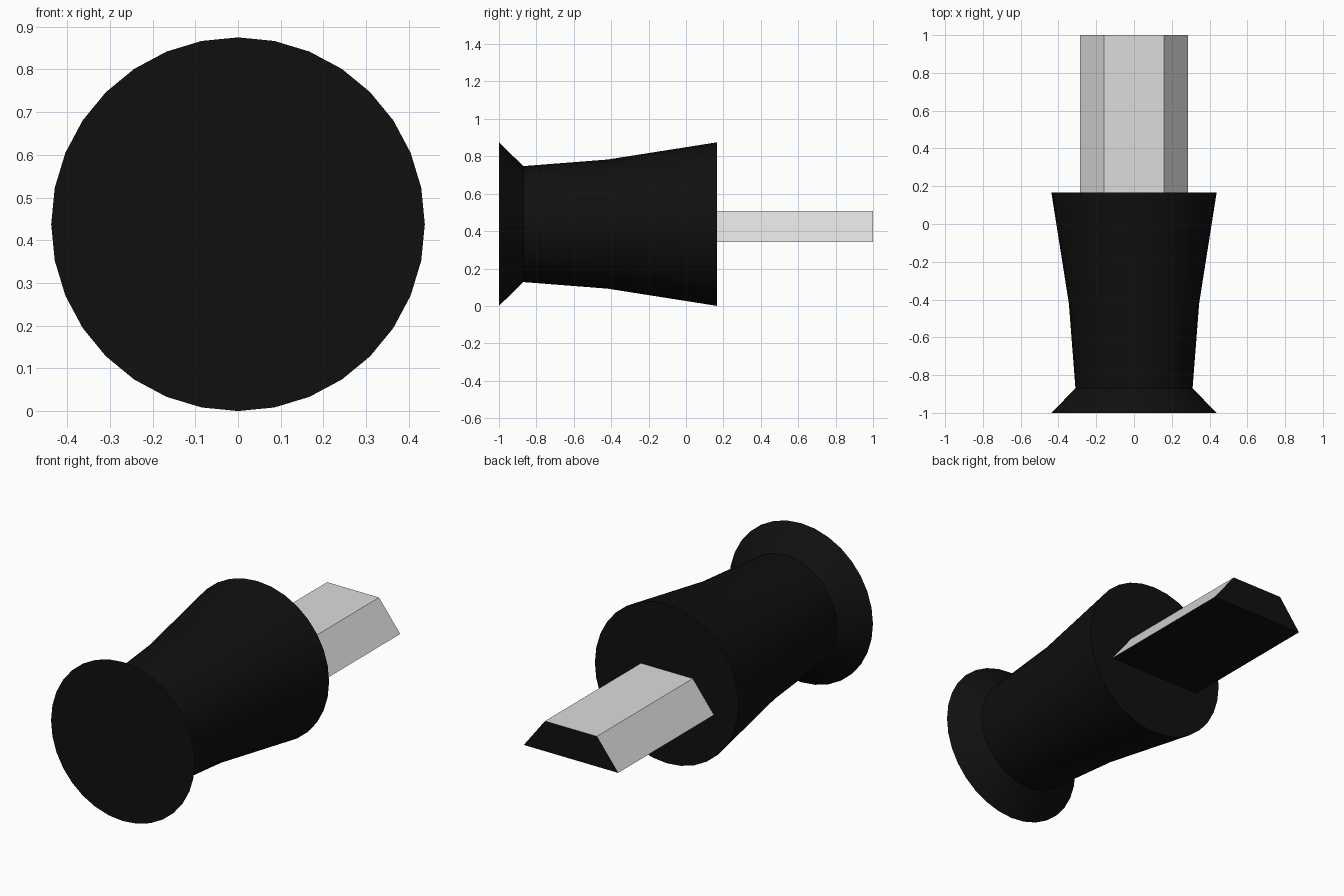
import bpy, bmesh, math
from mathutils import Vector

if "Cube" in bpy.data.objects:
    bpy.data.objects.remove(bpy.data.objects["Cube"])

CENTRE_Z = 0.4375
SIDES = 32


def material(name, value):
    mat = bpy.data.materials.new(name)
    mat.diffuse_color = (value, value, value, 1)
    mat.use_nodes = True
    mat.node_tree.nodes["Principled BSDF"].inputs["Base Color"].default_value = mat.diffuse_color
    return mat


black = material("black", 0.005)
grey = material("light grey", 0.72)


def loft(name, rings, mats):
    """Skin a closed solid through matching rings of points."""
    bm = bmesh.new()
    loops = [[bm.verts.new(p) for p in ring] for ring in rings]
    n = len(loops[0])
    for a, b in zip(loops, loops[1:]):
        for i in range(n):
            j = (i + 1) % n
            bm.faces.new((a[i], a[j], b[j], b[i]))
    bm.faces.new(loops[0])
    bm.faces.new(loops[-1])
    bmesh.ops.recalc_face_normals(bm, faces=bm.faces)
    mesh = bpy.data.meshes.new(name)
    bm.to_mesh(mesh)
    bm.free()
    for m in mats:
        mesh.materials.append(m)
    obj = bpy.data.objects.new(name, mesh)
    bpy.context.collection.objects.link(obj)
    return obj


# Turned handle: flared foot, narrow neck, widening body (y, radius)
profile = [(-1.0, 0.4375), (-0.87, 0.31), (-0.42, 0.345), (0.167, 0.4375)]
angles = [2 * math.pi * i / SIDES for i in range(SIDES)]
handle = loft("handle",
              [[(r * math.cos(a), y, CENTRE_Z + r * math.sin(a)) for a in angles]
               for y, r in profile], [black])
bpy.context.view_layer.objects.active = handle
handle.select_set(True)
bpy.ops.object.shade_smooth_by_angle(angle=math.radians(30))

# Trapezoid bar, grey on its top and slopes, black end and underside
section = [(-0.287, 0.342), (0.287, 0.342), (0.158, 0.508), (-0.158, 0.508)]
bar = loft("bar", [[(x, y, z) for x, z in section] for y in (0.15, 1.0)],
           [grey, black])
for face in bar.data.polygons:
    if abs(face.normal.y) > 0.9 or face.normal.z < -0.9:
        face.material_index = 1
